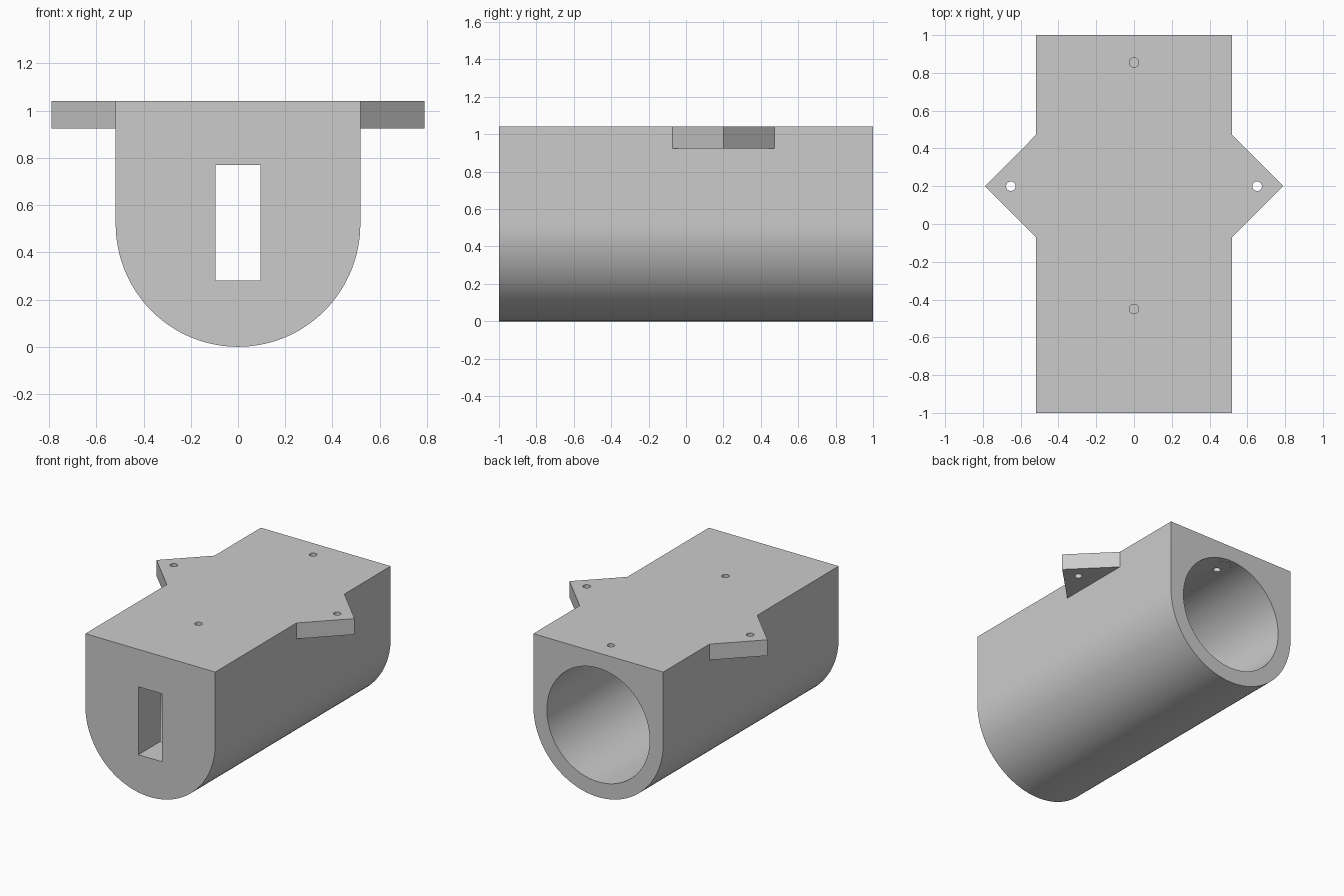
import bpy, bmesh, math
from mathutils import Matrix

cube = bpy.data.objects.get("Cube")
if cube:
    bpy.data.objects.remove(cube, do_unlink=True)

R = 0.518            # outer radius and half width
TOP = 1.04           # height of the flat top
BORE = 0.41          # bore radius

grey = bpy.data.materials.new("light grey")
grey.use_nodes = True
colour = (0.6, 0.6, 0.6, 1)
grey.diffuse_color = colour
grey.node_tree.nodes["Principled BSDF"].inputs["Base Color"].default_value = colour


def make(name, bm):
    bmesh.ops.recalc_face_normals(bm, faces=bm.faces)
    mesh = bpy.data.meshes.new(name)
    bm.to_mesh(mesh)
    bm.free()
    mesh.materials.append(grey)
    obj = bpy.data.objects.new(name, mesh)
    bpy.context.collection.objects.link(obj)
    return obj


def prism(name, points, offset):
    """Extrude a closed outline along offset."""
    bm = bmesh.new()
    face = bm.faces.new([bm.verts.new(p) for p in points])
    new = bmesh.ops.extrude_face_region(bm, geom=[face])["geom"]
    verts = [v for v in new if isinstance(v, bmesh.types.BMVert)]
    bmesh.ops.translate(bm, verts=verts, vec=offset)
    if not face.is_valid or len(bm.faces) < len(points) + 2:
        bm.faces.new([v for v in bm.verts if v not in verts])
    return make(name, bm)


def cylinder(name, radius, depth, centre, sides, along_y=False):
    bm = bmesh.new()
    turn = Matrix.Rotation(math.pi / 2, 4, "X") if along_y else Matrix()
    bmesh.ops.create_cone(bm, cap_ends=True, segments=sides, radius1=radius,
                          radius2=radius, depth=depth,
                          matrix=Matrix.Translation(centre) @ turn)
    return make(name, bm)


def combine(target, tool, operation):
    """Apply a boolean and discard the tool."""
    mod = target.modifiers.new(operation, "BOOLEAN")
    mod.operation, mod.solver, mod.object = operation, "EXACT", tool
    bpy.context.view_layer.objects.active = target
    bpy.ops.object.modifier_apply(modifier=mod.name)
    bpy.data.objects.remove(tool, do_unlink=True)


# Housing: flat top, straight sides, round belly
steps = 64
outline = [(-R, -1, TOP)]
for i in range(steps + 1):
    a = math.pi + math.pi * i / steps
    outline.append((R * math.cos(a), -1, 0.52 + 0.52 * math.sin(a)))
outline.append((R, -1, TOP))
housing = prism("housing", outline, (0, 2, 0))

# Bore, open at the back and closed by a front wall
combine(housing, cylinder("bore_cutter", BORE, 1.85, (0, 0.175, 0.52), 128, True),
        "DIFFERENCE")

# Slot through the front wall
slot = [(-0.095, -1.1, 0.28), (0.095, -1.1, 0.28),
        (0.095, -1.1, 0.77), (-0.095, -1.1, 0.77)]
combine(housing, prism("slot_cutter", slot, (0, 0.5, 0)), "DIFFERENCE")

# Diamond mounting plate whose corners form the side ears
S = 0.79
diamond = [(S, 0.2, 0.925), (0, 0.2 + S, 0.925), (-S, 0.2, 0.925), (0, 0.2 - S, 0.925)]
combine(housing, prism("mounting_plate", diamond, (0, 0, TOP - 0.925)), "UNION")

# Screw holes: two in the ears, two along the middle
for x, y in ((0.652, 0.2), (-0.652, 0.2), (0, 0.855), (0, -0.45)):
    combine(housing, cylinder("hole_cutter", 0.025, 0.5, (x, y, 1), 32), "DIFFERENCE")

# Smooth curves, sharp edges
bpy.ops.object.select_all(action="DESELECT")
housing.select_set(True)
bpy.context.view_layer.objects.active = housing
bpy.ops.object.shade_smooth_by_angle(angle=math.radians(30))
